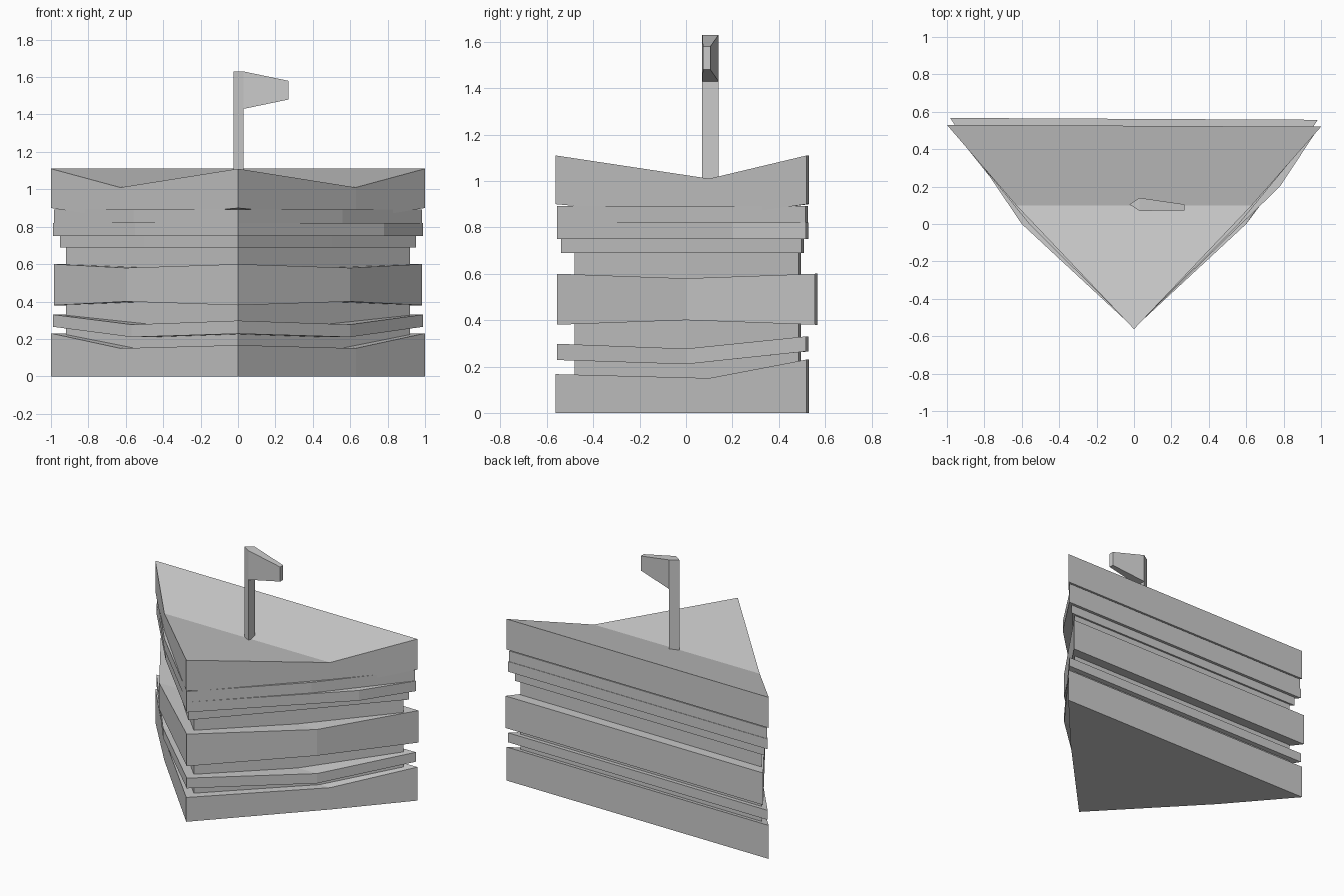
import bpy, bmesh

if "Cube" in bpy.data.objects:
    bpy.data.objects.remove(bpy.data.objects["Cube"])


def prism(name, bottom, top):
    """Solid between two matching rings of points, folded between ring points 1 and 3."""
    bm = bmesh.new()
    lo = [bm.verts.new(p) for p in bottom]
    hi = [bm.verts.new(p) for p in top]
    n = len(lo)
    if n == 5:   # wedge: fold runs from the left mid to the right mid
        for ring in (lo, hi):
            bm.faces.new([ring[0], ring[1], ring[3], ring[4]])
            bm.faces.new(ring[1:4])
    else:
        bm.faces.new(lo)
        bm.faces.new(hi)
    for i in range(n):
        j = (i + 1) % n
        bm.faces.new((lo[i], lo[j], hi[j], hi[i]))
    bmesh.ops.recalc_face_normals(bm, faces=bm.faces)
    mesh = bpy.data.meshes.new(name)
    bm.to_mesh(mesh)
    bm.free()
    obj = bpy.data.objects.new(name, mesh)
    bpy.context.collection.objects.link(obj)
    return obj


def wedge(name, half_x, back, front, left, right, low, high):
    """Triangular slice; low/high give z at the back corners, side mids and front tip."""
    outline = [(-half_x, back + 0.005), left, (0, front), right, (half_x, back - 0.005)]

    def ring(z):
        return [(x, y, z[k]) for (x, y), k in zip(outline, (0, 1, 2, 1, 0))]
    return prism(name, ring(low), ring(high))


def flat(z):
    return (z, z, z)


# bread slices
wedge("bottom_bread", 1.0, 0.525, -0.562, (-0.63, 0.10), (0.63, 0.10),
      flat(0), (0.23, 0.15, 0.167))
wedge("middle_bread", 0.983, 0.562, -0.557, (-0.60, 0.0), (0.60, 0.0),
      (0.38, 0.40, 0.38), (0.60, 0.58, 0.60))
wedge("top_bread", 1.0, 0.525, -0.562, (-0.63, 0.10), (0.63, 0.10),
      (0.90, 0.84, 0.90), (1.11, 1.01, 1.11))

# inset fillings
for name, z0, z1 in (("lower_filling", 0.14, 0.40), ("upper_filling", 0.58, 0.70)):
    wedge(name, 0.92, 0.49, -0.48, (-0.46, 0.005), (0.46, 0.005), flat(z0), flat(z1))

# lettuce and cheese sheets
wedge("lower_lettuce", 0.99, 0.523, -0.557, (-0.57, 0.0), (0.60, 0.0),
      (0.265, 0.21, 0.228), (0.33, 0.277, 0.298))
wedge("tomato", 0.953, 0.503, -0.54, (-0.50, 0.0), (0.50, 0.0), flat(0.69), flat(0.75))
wedge("cheese", 0.99, 0.523, -0.557, (-0.55, 0.0), (0.78, 0.20), flat(0.75), flat(0.82))
wedge("upper_lettuce", 0.985, 0.52, -0.557, (-0.56, 0.0), (0.56, 0.0),
      flat(0.82), flat(0.893))

# three-sided pick with a tapered flag
tri = [(-0.025, 0.105), (0.03, 0.07), (0.03, 0.14)]
prism("pick", [(x, y, 0.98) for x, y in tri], [(x, y, 1.63) for x, y in tri])
prism("flag",
      [(0.03, 0.07, 1.43), (0.03, 0.14, 1.43), (0.03, 0.14, 1.63), (0.03, 0.07, 1.63)],
      [(0.27, 0.073, 1.48), (0.27, 0.105, 1.48), (0.27, 0.105, 1.58), (0.27, 0.073, 1.58)])
